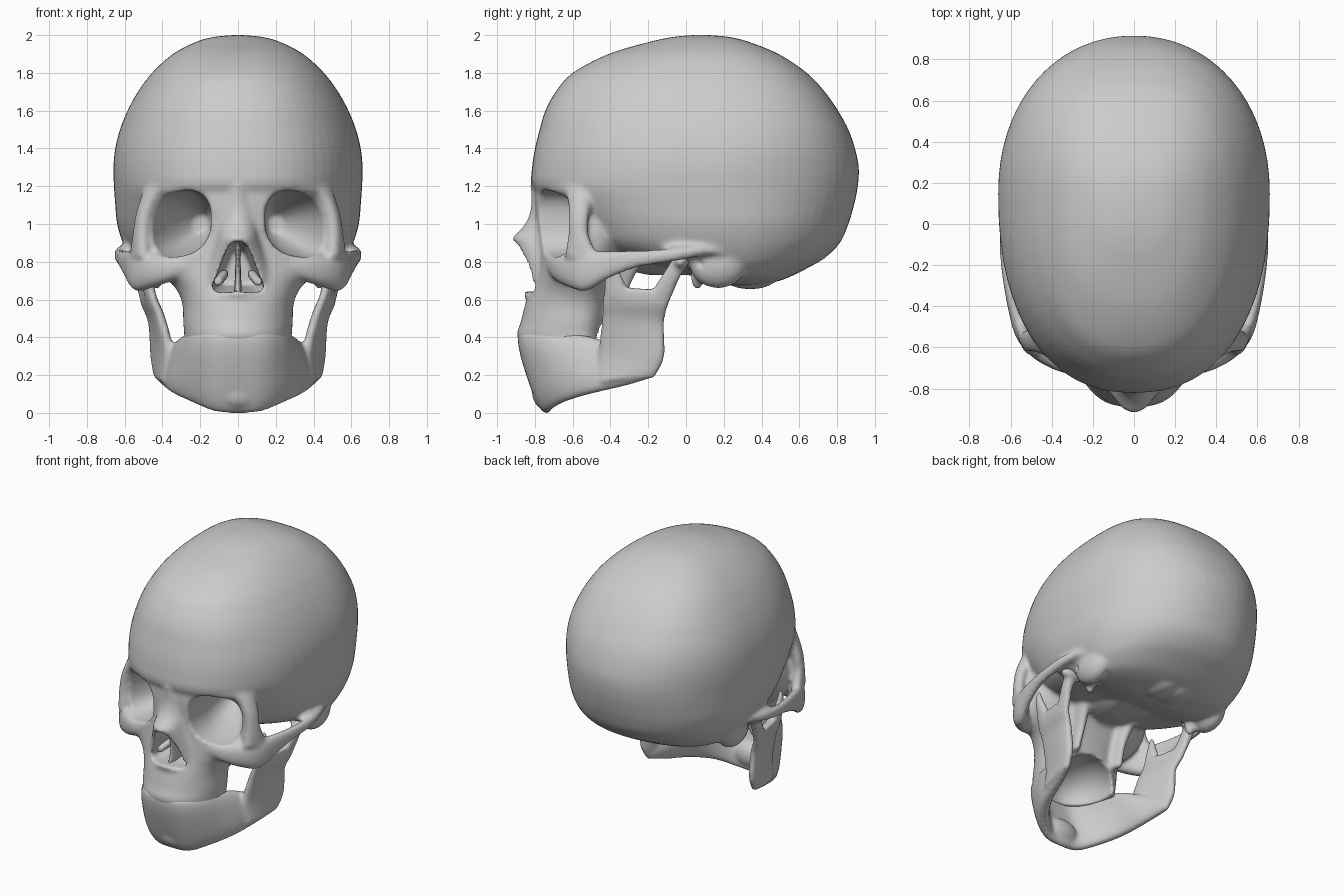
import bpy, bmesh, math
from mathutils import Vector, Matrix


def spline(rows, steps=5):
    """Catmull-Rom interpolation of rows of numbers"""
    out = []
    for i in range(len(rows) - 1):
        a, b, c, d = (rows[max(0, min(len(rows) - 1, i + k))] for k in (-1, 0, 1, 2))
        for s in range(steps):
            t = s / steps
            out.append([0.5 * (2 * q + (r - p) * t + (2 * p - 5 * q + 4 * r - u) * t * t
                               + (3 * q - p - 3 * r + u) * t ** 3) for p, q, r, u in zip(a, b, c, d)])
    out.append(list(rows[-1]))
    return out


def unit_ring(p, n=40, p_back=None):
    """Superellipse of exponent p (p_back on its rear half)"""
    pts = []
    for i in range(n):
        a = 2 * math.pi * i / n
        e = 2 / (p_back if p_back and math.sin(a) > 0 else p)
        pts.append([math.copysign(abs(v) ** e, v) for v in (math.cos(a), math.sin(a))])
    return pts


def loft(bm, rings, both=False):
    for sx in ((1, -1) if both else (1,)):
        vs = [[bm.verts.new((q[0] * sx, q[1], q[2])) for q in r] for r in rings]
        n = len(vs[0])
        for a, b in zip(vs, vs[1:]):
            for i in range(n):
                bm.faces.new((a[i], a[(i + 1) % n], b[(i + 1) % n], b[i]))
        bm.faces.new(vs[0])
        bm.faces.new(vs[-1])


def stack(bm, rows, p=2.3, back=lambda z: 2.3):
    """Horizontal slices: z, front y, back y, half width, y of widest point"""
    loft(bm, [[(w * cx, yc + (yb - yc if cy > 0 else yc - yf) * cy, z)
               for cx, cy in unit_ring(p, 64, back(z))] for z, yf, yb, w, yc in spline(rows)])


def blade(bm, secs, both=True, p=2.4):
    """Swept flat bone: each section has two edge points and a half thickness"""
    rows = spline([(*a, *b, t) for a, b, t in secs])
    mid = [(Vector(r[0:3]) + Vector(r[3:6])) / 2 for r in rows]
    rings = []
    for i, r in enumerate(rows):
        u = (Vector(r[0:3]) - Vector(r[3:6])) / 2
        tan = mid[min(i + 1, len(mid) - 1)] - mid[max(i - 1, 0)]
        v = tan.cross(u).normalized() * r[6]
        rings.append([mid[i] + u * cx + v * cy for cx, cy in unit_ring(p)])
    loft(bm, rings, both)


def strip(bm, pts):
    """Blade with upright sections: x, y, z, half height, half thickness"""
    blade(bm, [((x, y, z + h), (x, y, z - h), t) for x, y, z, h, t in pts])


def ball(bm, c, r, both=True):
    for sx in ((1, -1) if both else (1,)):
        m = Matrix.Translation((c[0] * sx, c[1], c[2])) @ Matrix.Diagonal((*r, 1))
        bmesh.ops.create_uvsphere(bm, u_segments=24, v_segments=16, radius=1, matrix=m)


def make(name, bm, voxel, cutter=None, smooth=0):
    """Fuse the parts, cut the openings, soften"""
    bmesh.ops.recalc_face_normals(bm, faces=bm.faces)
    me = bpy.data.meshes.new(name)
    bm.to_mesh(me)
    bm.free()
    ob = bpy.data.objects.new(name, me)
    bpy.context.collection.objects.link(ob)

    def remesh(size):
        m = ob.modifiers.new("fuse", 'REMESH')
        m.mode, m.voxel_size, m.use_smooth_shade = 'VOXEL', size, True
    remesh(voxel)
    if cutter:
        m = ob.modifiers.new("cut", 'BOOLEAN')
        m.operation, m.solver, m.object = 'DIFFERENCE', 'EXACT', cutter
        remesh(0.0125)
    if smooth:
        m = ob.modifiers.new("soften", 'SMOOTH')
        m.factor, m.iterations = 0.5, smooth
    bpy.context.view_layer.update()
    dg = bpy.context.evaluated_depsgraph_get()
    ob_mesh = bpy.data.meshes.new_from_object(ob.evaluated_get(dg))
    ob.modifiers.clear()
    ob.data = ob_mesh
    for f in ob_mesh.polygons:
        f.use_smooth = True
    return ob


# openings: orbits, nasal aperture, palate, ear canals
bm = bmesh.new()
orbit = [(-1.05, .315, 1.0, .172, .178), (-.78, .31, 1.0, .168, .174), (-.64, .305, 1.0, .165, .168),
         (-.5, .265, 1.0, .135, .135), (-.38, .225, 1.0, .09, .09), (-.3, .20, 1.0, .04, .05)]
loft(bm, [[(x + w * cx, y, z + h * cy - .16 * w * cx) for cx, cy in unit_ring(2.45)]
          for y, x, z, w, h in spline(orbit)], True)
pear = spline([(0, .91), (.045, .89), (.085, .80), (.115, .72), (.138, .665), (.10, .637), (0, .643)], 4)
pear += [(-x, z) for x, z in pear[-2:0:-1]]
loft(bm, [[(x * s, y, .76 + (z - .76) * s) for x, z in pear] for y, s in ((-1.05, 1), (-.75, 1), (-.5, .7))])
ball(bm, (0, -.53, .37), (.215, .27, .19), False)
ball(bm, (.61, .075, .79), (.08, .028, .032))
cutter = make("opening_cutter", bm, 0.014)
cutter.hide_render = True

bm = bmesh.new()
# braincase
stack(bm, [(2.0, .03, .13, .03, .08), (1.99, -.07, .23, .13, .09), (1.965, -.19, .33, .22, .1),
           (1.9, -.41, .49, .345, .11), (1.8, -.60, .64, .455, .12), (1.7, -.69, .735, .53, .13),
           (1.6, -.745, .805, .585, .14), (1.5, -.775, .86, .625, .15), (1.4, -.80, .895, .65, .15),
           (1.3, -.815, .915, .66, .15), (1.2, -.815, .91, .657, .15), (1.1, -.74, .89, .65, .16),
           (1.0, -.65, .86, .64, .17), (.9, -.56, .815, .61, .18), (.82, -.36, .735, .57, .2),
           (.77, -.1, .65, .53, .22), (.72, .05, .55, .46, .24), (.695, .14, .48, .36, .26),
           (.68, .2, .42, .24, .28)], 2.3, lambda z: 2.1 + .8 * max(0, min(.5, z - 1.3)))
# upper face and maxilla
stack(bm, [(1.25, -.80, -.35, .38, -.5), (1.1, -.80, -.3, .44, -.5), (1.0, -.79, -.3, .47, -.5),
           (.9, -.78, -.3, .475, -.5), (.8, -.785, -.33, .45, -.52), (.72, -.80, -.36, .39, -.54),
           (.66, -.82, -.38, .33, -.56), (.58, -.85, -.40, .295, -.57), (.48, -.875, -.42, .29, -.57),
           (.42, -.895, -.43, .285, -.57), (.36, -.88, -.43, .285, -.57)], 2.1)
# nasal bones and aperture margin
stack(bm, [(1.2, -.825, -.6, .06, -.7), (1.1, -.82, -.6, .09, -.7), (1.02, -.84, -.6, .105, -.7),
           (.96, -.885, -.6, .11, -.72), (.925, -.92, -.6, .11, -.74), (.87, -.90, -.6, .135, -.72),
           (.77, -.865, -.6, .175, -.7), (.68, -.85, -.6, .19, -.7), (.62, -.86, -.6, .17, -.7)], 2)
# brow and outer orbital rim
blade(bm, [((0, -.72, 1.30), (0, -.78, 1.16), .03), ((.16, -.71, 1.30), (.16, -.765, 1.16), .035),
           ((.32, -.63, 1.30), (.33, -.695, 1.16), .04), ((.44, -.50, 1.25), (.42, -.635, 1.15), .042),
           ((.51, -.51, 1.07), (.48, -.62, 1.06), .038), ((.54, -.52, .95), (.49, -.62, .95), .036),
           ((.555, -.46, .82), (.49, -.64, .83), .04)])
# cheekbone and zygomatic arch
strip(bm, [(.22, -.70, .79, .04, .05), (.36, -.665, .765, .07, .05), (.465, -.60, .75, .09, .055),
           (.535, -.525, .75, .105, .045), (.58, -.41, .785, .074, .032), (.612, -.26, .815, .047, .027),
           (.626, -.12, .83, .038, .027), (.615, 0, .848, .034, .035), (.585, .1, .86, .025, .04),
           (.56, .2, .85, .02, .03)])
# jaw socket, mastoid and styloid processes, occipital condyles
ball(bm, (.54, -.03, .86), (.085, .10, .05))
ball(bm, (.495, .17, .79), (.085, .15, .13))
ball(bm, (.43, .06, .72), (.035, .035, .07))
ball(bm, (.06, .34, .695), (.09, .12, .04))
# central skull base
stack(bm, [(.9, -.5, .3, .3, -.05), (.79, -.42, .28, .2, -.05), (.73, -.2, .26, .12, .05)], 2)
# pterygoid plates
blade(bm, [((.17, -.5, .82), (.2, -.22, .82), .05), ((.16, -.46, .66), (.18, -.30, .66), .03),
           ((.16, -.46, .5), (.19, -.35, .5), .025)])
make("cranium", bm, 0.015, cutter, 5)
bpy.data.objects.remove(cutter)

# nasal septum and conchae inside the aperture
bm = bmesh.new()
blade(bm, [((0, -.80, .64), (0, -.48, .64), .022), ((0, -.78, .75), (0, -.48, .75), .015),
           ((0, -.82, .90), (0, -.48, .90), .015)], False)
blade(bm, [((.09, -.76, .71), (.12, -.76, .68), .02), ((.06, -.65, .75), (.12, -.65, .68), .025),
           ((.06, -.5, .75), (.1, -.5, .70), .02)])
make("nasal_septum", bm, 0.008, None, 3)

bm = bmesh.new()
# chin and jaw body
side = [((.13, -.845, .43), (.12, -.725, .01), .048), ((.215, -.745, .43), (.23, -.65, .055), .05),
        ((.255, -.60, .42), (.33, -.51, .10), .05), ((.295, -.46, .39), (.39, -.32, .145), .045),
        ((.38, -.34, .34), (.43, -.165, .19), .035)]
flip = lambda s: ((-s[0][0], *s[0][1:]), (-s[1][0], *s[1][1:]), s[2])
blade(bm, [flip(s) for s in side[::-1]] + [((0, -.87, .43), (0, -.73, .0), .048)] + side, False, 2.6)
# mental bulge
ball(bm, (0, -.75, .11), (.13, .065, .09), False)
# ramus, coronoid process, condyle
blade(bm, [((.375, -.46, .16), (.43, -.16, .20), .03), ((.36, -.46, .32), (.445, -.115, .30), .037),
           ((.405, -.445, .5), (.455, -.115, .48), .034), ((.445, -.44, .60), (.495, -.09, .58), .032),
           ((.46, -.43, .67), (.505, -.06, .645), .028)], True, 2.8)
blade(bm, [((.425, -.43, .53), (.465, -.27, .51), .012), ((.45, -.435, .62), (.48, -.29, .60), .026),
           ((.465, -.43, .70), (.485, -.33, .70), .025),
           ((.48, -.425, .78), (.49, -.365, .78), .02), ((.485, -.41, .84), (.49, -.385, .84), .012)])
blade(bm, [((.46, -.24, .51), (.47, -.13, .51), .012), ((.485, -.21, .60), (.495, -.085, .60), .026),
           ((.505, -.145, .70), (.515, -.04, .70), .03), ((.515, -.08, .80), (.52, .01, .80), .04)])
ball(bm, (.51, -.03, .80), (.085, .045, .04))
make("jaw", bm, 0.0125, None, 5)
